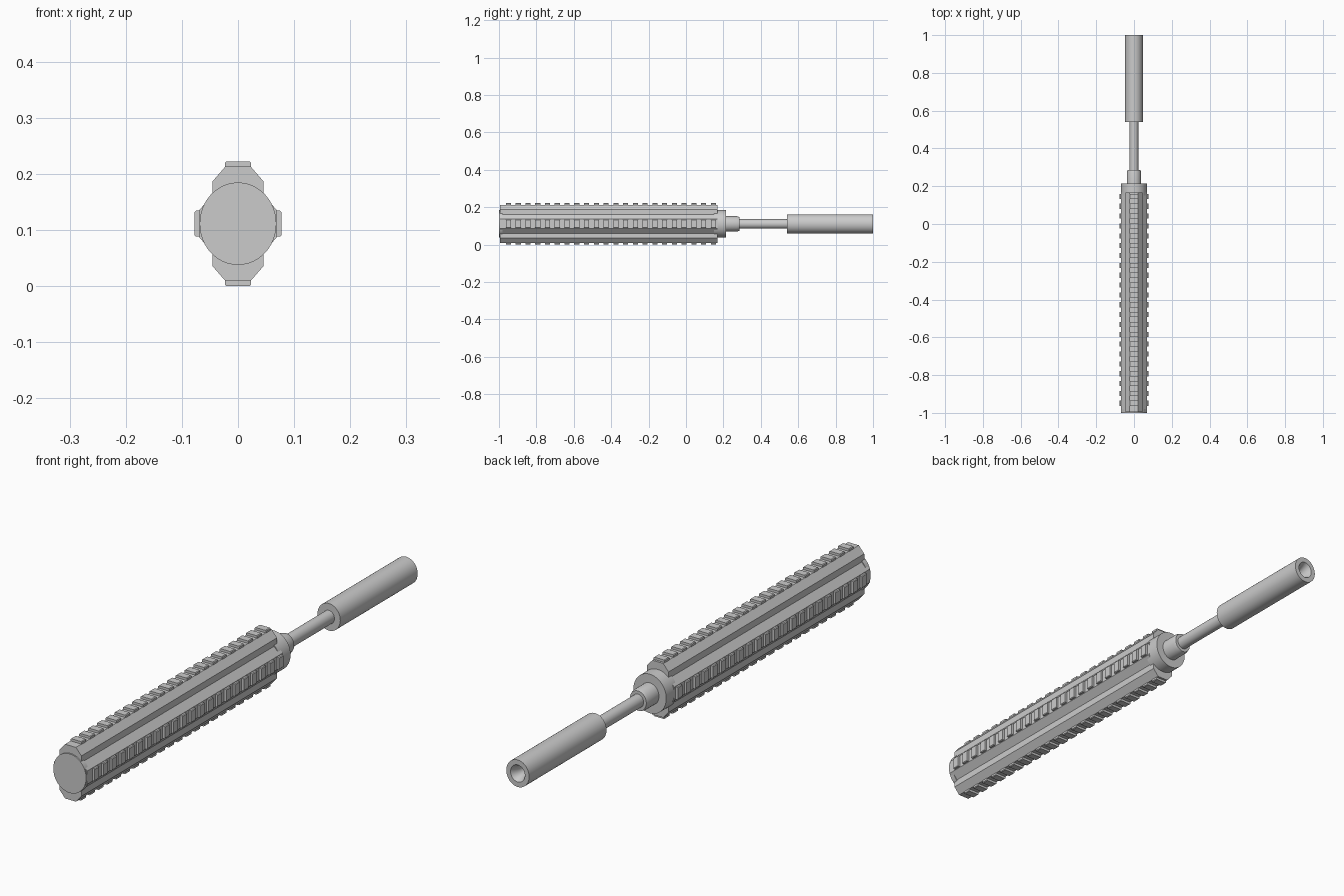
import bpy, bmesh, math

if "Cube" in bpy.data.objects:
    bpy.data.objects.remove(bpy.data.objects["Cube"])

CZ = 0.111      # height of the long axis
SX = 0.93       # the whole model is slightly narrower in x than in z


def finish(name, bm, angle=None):
    bmesh.ops.recalc_face_normals(bm, faces=bm.faces)
    me = bpy.data.meshes.new(name)
    bm.to_mesh(me)
    bm.free()
    ob = bpy.data.objects.new(name, me)
    bpy.context.collection.objects.link(ob)
    if angle:
        bpy.ops.object.select_all(action='DESELECT')
        ob.select_set(True)
        bpy.context.view_layer.objects.active = ob
        bpy.ops.object.shade_smooth_by_angle(angle=math.radians(angle))
    return ob


def lathe(name, profile, n=48):
    """Turn (radius, y) points around the long axis; open ends are capped."""
    bm = bmesh.new()
    rings = []
    for r, y in profile:
        rings.append([bm.verts.new((SX * r * math.cos(2 * math.pi * i / n), y,
                                    CZ + r * math.sin(2 * math.pi * i / n)))
                      for i in range(n)])
    for a, b in zip(rings, rings[1:]):
        for i in range(n):
            j = (i + 1) % n
            bm.faces.new((a[i], a[j], b[j], b[i]))
    bm.faces.new(rings[0])
    bm.faces.new(rings[-1])
    return finish(name, bm, 30)


def extrude(bm, outline, y0, y1):
    """Extrude an (x, z) outline along y."""
    a = [bm.verts.new((x, y0, z)) for x, z in outline]
    b = [bm.verts.new((x, y1, z)) for x, z in outline]
    bm.faces.new(a)
    bm.faces.new(b)
    for i in range(len(a)):
        j = (i + 1) % len(a)
        bm.faces.new((a[i], a[j], b[j], b[i]))


# Inner tube: front cap and rear collar
lathe("inner_tube", [(0.0735, -1.0), (0.0735, -0.98), (0.055, -0.98),
                     (0.055, 0.15), (0.0735, 0.15), (0.0735, 0.215)])

# Handguard body: one quarter outline mirrored into four
quarter = [(0.0685, 0.025), (0.045, 0.051), (0.045, 0.076), (0.0225, 0.102)]
right = quarter + [(-x, z) for x, z in reversed(quarter)]
outline = right + [(-x, -z) for x, z in right]
bm = bmesh.new()
extrude(bm, [(x, CZ + z) for x, z in outline], -0.995, 0.168)
finish("handguard", bm)

# Rail teeth on all four sides
COUNT, FIRST, LAST, WIDTH = 22, -0.949, 0.146, 0.027
tooth = [(-0.0232, -0.004), (0.0232, -0.004), (0.0232, 0.0065),
         (0.0205, 0.009), (-0.0205, 0.009), (-0.0232, 0.0065)]
for name, base, ca, sa in (("top_rail_teeth", 0.102, 1, 0),
                           ("bottom_rail_teeth", 0.102, -1, 0),
                           ("right_rail_teeth", 0.0685, 0, -1),
                           ("left_rail_teeth", 0.0685, 0, 1)):
    shape = [(u * ca - (v + base) * sa, CZ + u * sa + (v + base) * ca)
             for u, v in tooth]
    bm = bmesh.new()
    for i in range(COUNT):
        y = FIRST + (LAST - FIRST) * i / (COUNT - 1)
        extrude(bm, shape, y - WIDTH / 2, y + WIDTH / 2)
    finish(name, bm)

# Barrel nut, barrel and muzzle tube with a flared bore
lathe("barrel_nut", [(0.041, 0.2), (0.041, 0.272), (0.037, 0.285)])
lathe("barrel", [(0.025, 0.26), (0.025, 0.56)])
lathe("muzzle_tube", [(0.051, 0.54), (0.051, 1.0), (0.032, 1.0),
                      (0.024, 0.985), (0.018, 0.965), (0.016, 0.94),
                      (0.016, 0.8)])
